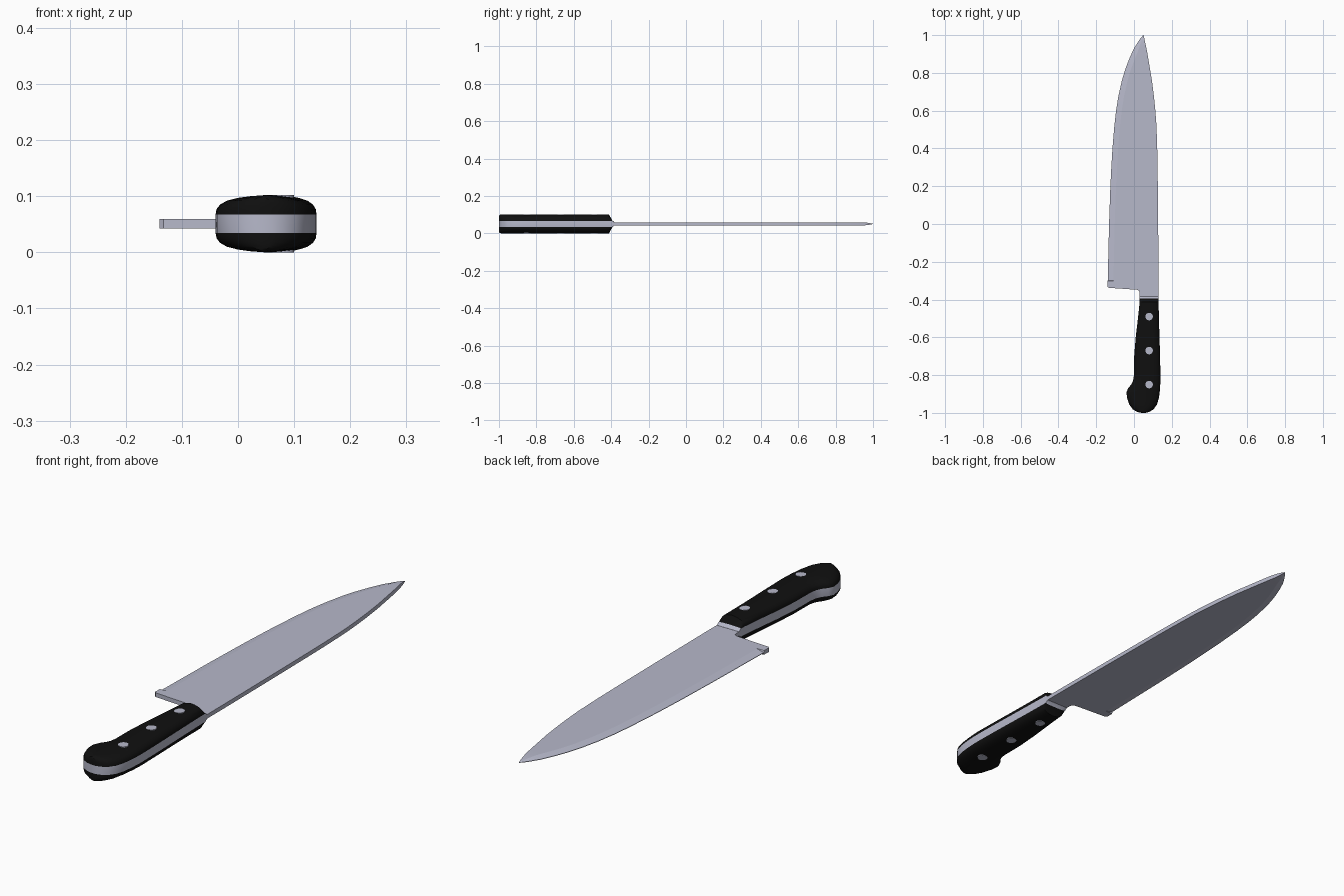
import bpy, bmesh, math

if "Cube" in bpy.data.objects:
    bpy.data.objects.remove(bpy.data.objects["Cube"])

ZC = 0.051  # mid-plane height of the whole knife


def material(name, rgb):
    m = bpy.data.materials.new(name)
    m.diffuse_color = (*rgb, 1)
    m.use_nodes = True
    m.node_tree.nodes["Principled BSDF"].inputs["Base Color"].default_value = m.diffuse_color
    return m


steel = material("brushed_steel", (0.47, 0.48, 0.59))
black = material("black_grip", (0.005, 0.005, 0.005))


def finish(name, bm, mats, angle):
    bmesh.ops.remove_doubles(bm, verts=bm.verts, dist=1e-5)
    bmesh.ops.recalc_face_normals(bm, faces=bm.faces)
    me = bpy.data.meshes.new(name)
    bm.to_mesh(me)
    bm.free()
    ob = bpy.data.objects.new(name, me)
    bpy.context.collection.objects.link(ob)
    for m in mats:
        me.materials.append(m)
    bpy.ops.object.select_all(action='DESELECT')
    ob.select_set(True)
    bpy.context.view_layer.objects.active = ob
    bpy.ops.object.shade_smooth_by_angle(angle=math.radians(angle))
    return ob


def loft(sections):
    """Skin a list of closed rings; caps are strips pairing point i with its mirror."""
    bm = bmesh.new()
    rings = [[bm.verts.new(p) for p in s] for s in sections]
    n = len(rings[0])
    for a, b in zip(rings, rings[1:]):
        for i in range(n):
            j = (i + 1) % n
            bm.faces.new((a[i], a[j], b[j], b[i]))
    for r in (rings[0], rings[-1]):
        for i in range(n // 2 - 1):
            bm.faces.new((r[i], r[i + 1], r[n - 2 - i], r[n - 1 - i]))
    return bm


# Blade: (y, cutting edge x, spine x, edge half thickness, spine half thickness)
T, E = 0.0085, 0.001
blade = [(-0.39, 0.03, 0.13, T, T), (-0.365, 0.03, 0.13, T, T),
         (-0.354, 0.027, 0.13, T, T), (-0.348, 0.015, 0.13, T, T),
         (-0.338, -0.133, 0.13, T, T), (-0.332, -0.14, 0.13, T, T),
         (-0.302, -0.139, 0.13, T, T), (-0.30, -0.139, 0.13, E, T),
         (0.0, -0.132, 0.128, E, T), (0.2, -0.125, 0.126, E, T),
         (0.3, -0.12, 0.125, E, T), (0.4, -0.114, 0.123, E, T),
         (0.52, -0.104, 0.119, E, T), (0.6, -0.095, 0.113, E, T),
         (0.68, -0.082, 0.105, E, T), (0.76, -0.064, 0.095, E, T),
         (0.82, -0.046, 0.085, E, T), (0.88, -0.023, 0.075, E, T),
         (0.93, 0.0, 0.066, E, T), (0.965, 0.022, 0.058, E, 0.007),
         (0.985, 0.036, 0.054, E, 0.004), (1.0, 0.049, 0.051, E / 2, E / 2)]
rings = []
for y, l, r, e, t in blade:
    g = l + min(0.03, 0.4 * (r - l))  # where the ground bevel starts
    half = [(r, t), (g, t), (l, e)]
    rings.append([(x, y, ZC + h) for x, h in half] +
                 [(x, y, ZC - h) for x, h in reversed(half)])
finish("blade", loft(rings), [steel], 10)

# Handle: (y, left x, right x, scale of the scales' height, tang half thickness)
B = 0.0165
handle = [(-1.0, 0.04, 0.062, 0.82, B), (-0.995, 0.018, 0.08, 0.95, B),
          (-0.982, -0.006, 0.103, 1, B), (-0.955, -0.025, 0.122, 1, B),
          (-0.92, -0.037, 0.132, 1, B), (-0.89, -0.04, 0.136, 1, B),
          (-0.87, -0.031, 0.138, 1, B), (-0.85, -0.015, 0.139, 1, B),
          (-0.83, -0.005, 0.14, 1, B), (-0.8, 0.0, 0.14, 1, B),
          (-0.7, 0.001, 0.138, 1, B), (-0.6, 0.009, 0.135, 1, B),
          (-0.5, 0.021, 0.132, 1, B), (-0.412, 0.03, 0.13, 1, B),
          (-0.395, 0.03, 0.13, 0.1, B), (-0.383, 0.03, 0.13, 0, T + 0.0002)]
# Crowned cross-section: (height from mid-plane, width fraction)
crown = [(B, 1), (0.026, 0.98), (0.034, 0.91), (0.041, 0.77),
         (0.046, 0.55), (0.049, 0.3), (0.051, 0)]
levels = [(-h, w) for h, w in reversed(crown)] + crown
rings = []
for y, l, r, s, band in handle:
    c, hw = (l + r) / 2, (r - l) / 2
    left, right = [], []
    for h, w in levels:
        z = ZC + math.copysign(band + (abs(h) - B) * s, h)
        left.append((c - hw * w, y, z))
        right.append((c + hw * w, y, z))
    rings.append(left + right[::-1])
ob = finish("handle", loft(rings), [black, steel], 35)
# Steel tang shows as the middle band and the collar at the blade
for p in ob.data.polygons:
    if abs(p.center.z - ZC) < B or p.center.y > -0.394:
        p.material_index = 1

# Three rivets through the handle
for i, y in enumerate((-0.49, -0.67, -0.85)):
    bm = bmesh.new()
    bmesh.ops.create_cone(bm, cap_ends=True, segments=32, radius1=0.02,
                          radius2=0.02, depth=0.1024)
    bmesh.ops.translate(bm, verts=bm.verts, vec=(0.08, y, ZC))
    finish(f"rivet_{i + 1}", bm, [steel], 30)
